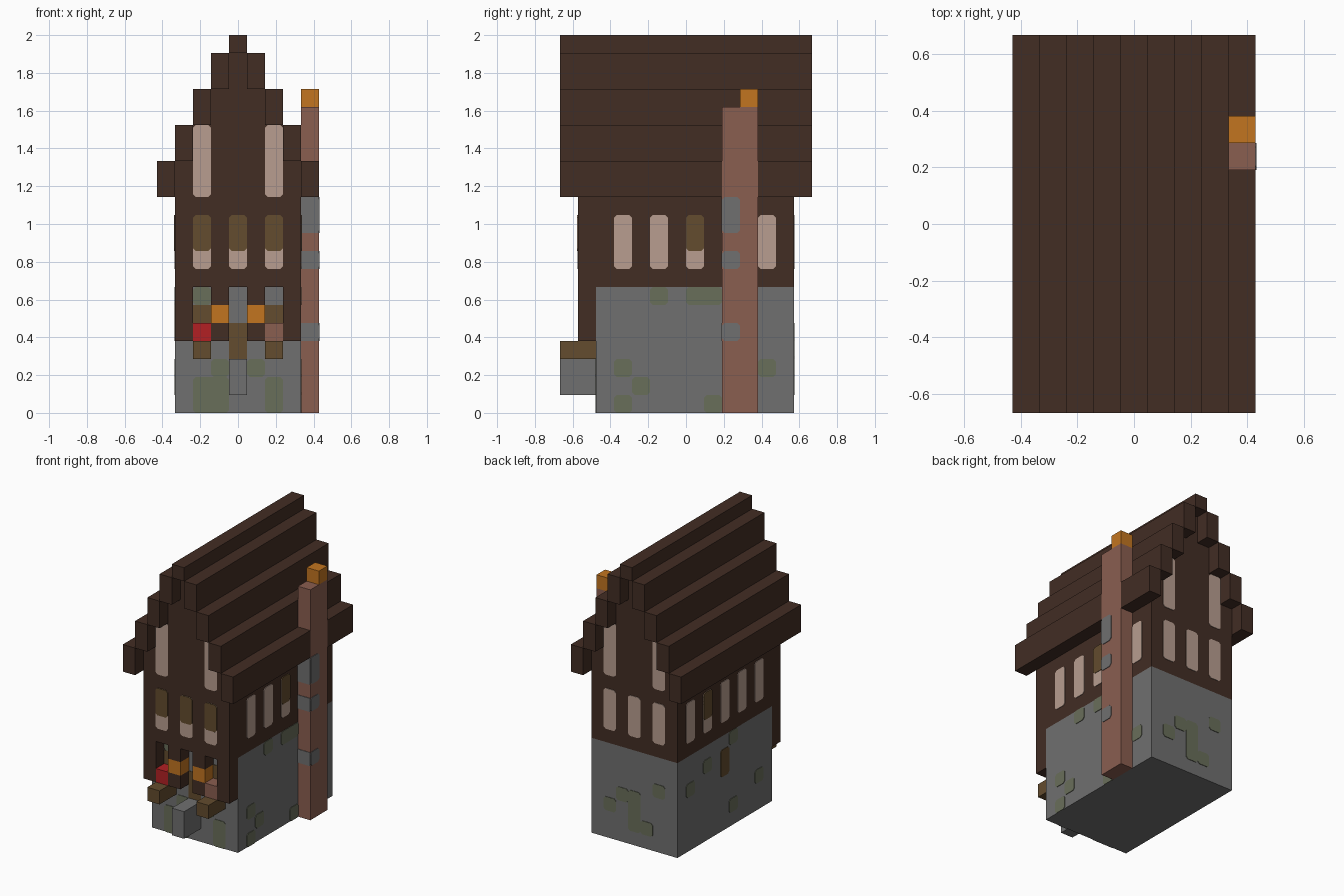
import bpy, bmesh
from mathutils import Vector

if "Cube" in bpy.data.objects:
    bpy.data.objects.remove(bpy.data.objects["Cube"], do_unlink=True)

U = 2 / 21  # edge of one block


def material(name, *rgb):
    lin = [((c / 255 + 0.055) / 1.055) ** 2.4 for c in rgb] + [1]
    m = bpy.data.materials.new(name)
    m.use_nodes = True
    m.diffuse_color = lin
    m.node_tree.nodes["Principled BSDF"].inputs["Base Color"].default_value = lin
    return m


TIMBER = material("dark timber", 66, 45, 36)
PANE = material("pale pane", 184, 158, 144)
OAK = material("olive oak", 99, 76, 46)
STONE = material("grey stone", 112, 112, 112)
MOSS = material("mossy stone", 105, 110, 90)
BRICK = material("pink brick", 138, 94, 80)
FLAME = material("orange flame", 194, 117, 32)
RED = material("red bloom", 178, 32, 36)


def finish(name, bm, mat):
    bmesh.ops.recalc_face_normals(bm, faces=bm.faces)
    me = bpy.data.meshes.new(name)
    bm.to_mesh(me)
    bm.free()
    me.materials.append(mat)
    ob = bpy.data.objects.new(name, me)
    bpy.context.collection.objects.link(ob)
    return ob


def prism(bm, points, step):
    """Extrude a flat outline, given in blocks, along a step in blocks."""
    face = bm.faces.new([bm.verts.new(Vector(p) * U) for p in points])
    new = bmesh.ops.extrude_face_region(bm, geom=[face], use_keep_orig=True)["geom"]
    bmesh.ops.translate(bm, vec=Vector(step) * U,
                        verts=[g for g in new if isinstance(g, bmesh.types.BMVert)])


def block(name, mat, x, y, z):
    bm = bmesh.new()
    outline = [(x[0], y[0], z[0]), (x[1], y[0], z[0]), (x[1], y[1], z[0]), (x[0], y[1], z[0])]
    prism(bm, outline, (0, 0, z[1] - z[0]))
    return finish(name, bm, mat)


def plates(name, mat, axis, at, rects, thick=0.04, cut=0.15):
    """Thin corner-cut plates on a wall; rects hold start, width, bottom, height."""
    bm = bmesh.new()
    sign = 1 if at > 0 else -1
    for a, w, z, h in rects:
        b, t = a + w, z + h
        ring = [(a + cut, z), (b - cut, z), (b, z + cut), (b, t - cut),
                (b - cut, t), (a + cut, t), (a, t - cut), (a, z + cut)]
        if axis == "x":
            prism(bm, [(at, p, q) for p, q in ring], (sign * thick, 0, 0))
        else:
            prism(bm, [(p, at, q) for p, q in ring], (0, sign * thick, 0))
    return finish(name, bm, mat)


# Stone ground floor
block("stone_base", STONE, (-3.5, 3.5), (-5, 6), (0, 7))

# Timber upper floor with stepped gable
half = [(3.5, 7)]
for k in range(4):
    half += [(3.5 - k, 14 + 2 * k), (2.5 - k, 14 + 2 * k)]
half[-1] = (0.5, 20)
half[-1:] = []
outline = half + [(-x, z) for x, z in reversed(half)]
bm = bmesh.new()
prism(bm, [(x, -6, z) for x, z in outline], (0, 12, 0))
finish("upper_floor", bm, TIMBER)

# Stepped roof beams; the left eave is interrupted by the chimney
block("roof_ridge", TIMBER, (-0.5, 0.5), (-7, 7), (20, 21))
for k in range(1, 5):
    z = 20 - 2 * k
    for side, s in (("left", 1), ("right", -1)):
        x = sorted((s * (k - 0.5), s * (k + 0.5)))
        spans = [(-7, 2), (4, 7)] if k == 4 and s == 1 else [(-7, 7)]
        for i, y in enumerate(spans):
            block(f"roof_beam_{side}_{k}_{i}", TIMBER, x, y, (z, z + 2))

# Chimney with flame and weathered stones
block("chimney", BRICK, (3.5, 4.5), (2, 4), (0, 17))
block("chimney_flame", FLAME, (3.5, 4.5), (3, 4), (17, 18))
stones = ((4, 1), (8, 1), (10, 2))
plates("chimney_stones_side", STONE, "x", 4.5, [(2, 1, z, h) for z, h in stones])
bm = bmesh.new()
for z, h in stones:
    prism(bm, [(3.5, 2, z), (4.5, 2, z), (4.5, 2, z + h), (3.5, 2, z + h)], (0, -0.04, 0))
finish("chimney_stones_front", bm, STONE)

# Front porch: timber posts, lanterns, planters, brackets, step
for side, s in (("left", 1), ("right", -1)):
    outer = sorted((s * 2.5, s * 3.5))
    inner = sorted((s * 0.5, s * 1.5))
    mid = sorted((s * 1.5, s * 2.5))
    block(f"corner_post_{side}", TIMBER, outer, (-6, -5), (4, 7))
    block(f"door_post_lower_{side}", TIMBER, inner, (-6, -5), (4, 5))
    block(f"door_lantern_{side}", FLAME, inner, (-6, -5), (5, 6))
    block(f"door_post_upper_{side}", TIMBER, inner, (-6, -5), (6, 7))
    block(f"flower_{side}", BRICK if s > 0 else RED, mid, (-6, -5), (4, 5))
    block(f"planter_{side}", OAK, mid, (-7, -5), (3, 4))
block("door_step", STONE, (-0.5, 0.5), (-7, -5), (1, 3))
plates("door", OAK, "y", -5, [(-0.5, 1, 3, 2)], cut=0.02)
plates("porch_shutters", OAK, "y", -5, [(x, 1, 5, 1) for x in (-2.5, 1.5)], cut=0.02)
plates("side_door", OAK, "x", -3.5, [(0, 1, 4, 2)])

# Windows: pale panes, some with oak shutters over the upper part
columns = (-2.5, -0.5, 1.5)
for name, at in (("front", -6), ("back", 6)):
    plates(f"{name}_windows", PANE, "y", at, [(x, 1, 8, 3) for x in columns])
    plates(f"{name}_gable_windows", PANE, "y", at, [(x, 1, 12, 4) for x in (-2.5, 1.5)])
for name, at in (("left", 3.5), ("right", -3.5)):
    plates(f"{name}_windows", PANE, "x", at, [(y, 1, 8, 3) for y in range(-4, 5, 2)])
plates("front_shutters", OAK, "y", -6, [(x, 1, 9, 2) for x in columns], 0.07)
plates("left_shutter", OAK, "x", 3.5, [(0, 1, 9, 2)], 0.07)
plates("right_shutter", OAK, "x", -3.5, [(2, 1, 9, 2)], 0.07)

# Moss patches on the stone walls
plates("front_moss", MOSS, "y", -5,
       [(-2.5, 2, 0, 2), (-1.5, 1, 2, 1), (0.5, 1, 2, 1), (1.5, 1, 0, 2), (-2.5, 1, 6, 1)])
plates("back_moss", MOSS, "y", 6,
       [(1.5, 1, 2, 1), (0.5, 1, 3, 1), (-0.5, 1, 1, 3), (-2.5, 1, 4, 1), (-1.5, 1, 1, 1)])
plates("left_moss", MOSS, "x", 3.5,
       [(-2, 1, 6, 1), (0, 2, 6, 1), (-4, 1, 2, 1), (-3, 1, 1, 1),
        (-4, 1, 0, 1), (1, 1, 0, 1), (4, 1, 2, 1)])
plates("right_moss", MOSS, "x", -3.5,
       [(2, 1, 5, 1), (-1, 1, 6, 1), (4, 1, 4, 1), (-1, 1, 1, 1), (-4, 1, 2, 1)])
